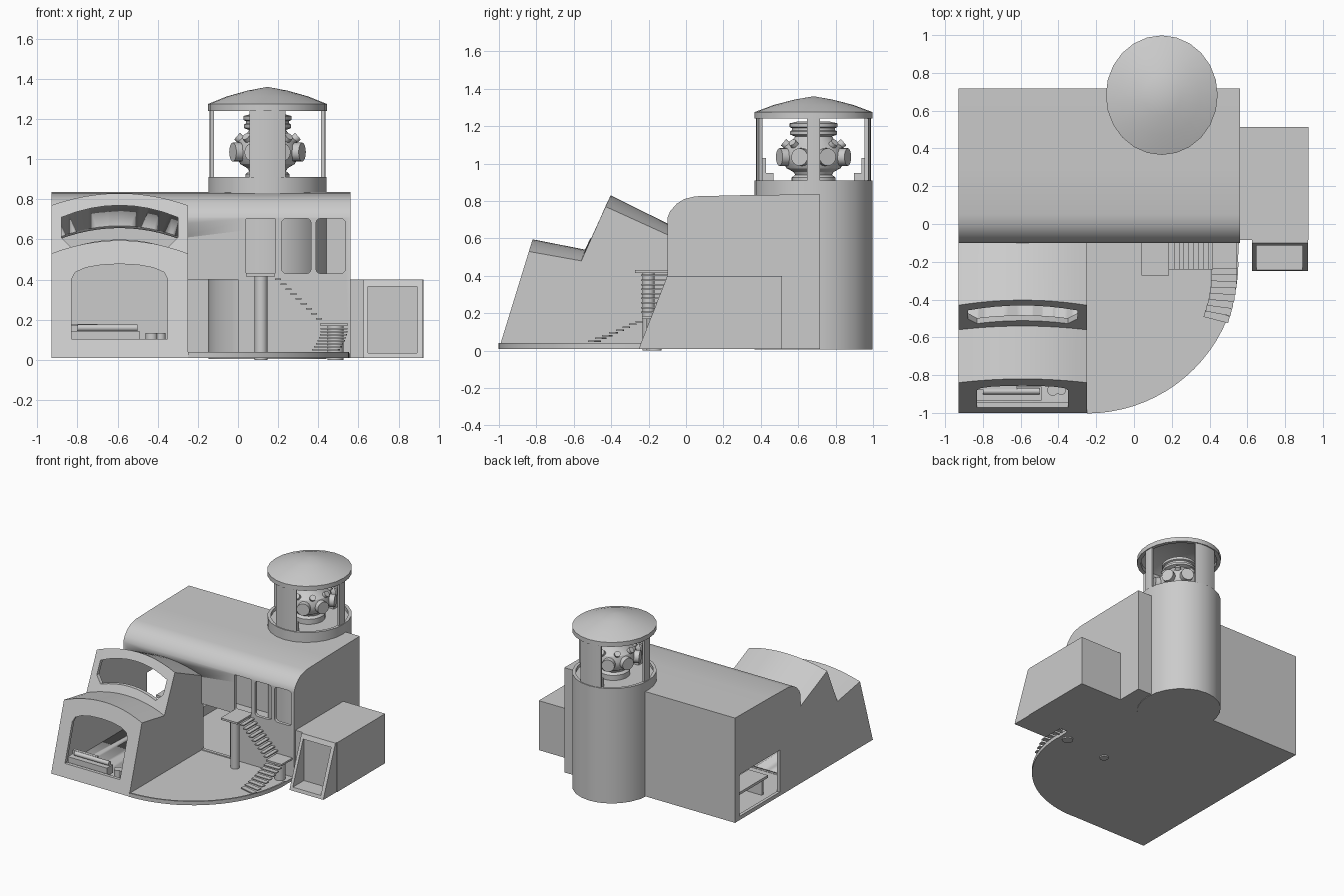
import bpy, bmesh
from math import sin, cos, pi, radians
from mathutils import Matrix

if "Cube" in bpy.data.objects:
    bpy.data.objects.remove(bpy.data.objects["Cube"])

TX, TY, SY = 0.147, 0.682, 1.068   # tower centre and its slight stretch in y


def make(name, verts, faces, smooth=None):
    me = bpy.data.meshes.new(name)
    me.from_pydata(verts, [], faces)
    bm = bmesh.new()
    bm.from_mesh(me)
    bmesh.ops.remove_doubles(bm, verts=bm.verts, dist=1e-5)
    bmesh.ops.recalc_face_normals(bm, faces=bm.faces)
    bm.to_mesh(me)
    bm.free()
    ob = bpy.data.objects.new(name, me)
    bpy.context.collection.objects.link(ob)
    if smooth:
        bpy.ops.object.select_all(action='DESELECT')
        ob.select_set(True)
        bpy.context.view_layer.objects.active = ob
        bpy.ops.object.shade_smooth_by_angle(angle=radians(smooth))
    return ob


def loft(name, rings, caps=True, closed=False, smooth=None):
    n, m = len(rings[0]), len(rings)
    verts = [v for r in rings for v in r]
    faces = []
    for i in range(m if closed else m - 1):
        a, b = i * n, (i + 1) % m * n
        faces += [(a + j, a + (j + 1) % n, b + (j + 1) % n, b + j) for j in range(n)]
    if caps and not closed:
        faces += [tuple(range(n)), tuple(range((m - 1) * n, m * n))]
    return make(name, verts, faces, smooth)


def prism(name, pts, axis, a, b, smooth=None):
    put = {'x': lambda p, t: (t, p[0], p[1]), 'y': lambda p, t: (p[0], t, p[1]),
           'z': lambda p, t: (p[0], p[1], t)}[axis]
    return loft(name, [[put(p, t) for p in pts] for t in (a, b)], smooth=smooth)


def box(name, x0, x1, y0, y1, z0, z1):
    return prism(name, [(x0, y0), (x1, y0), (x1, y1), (x0, y1)], 'z', z0, z1)


def cyl(name, x, y, r, z0, z1, n=20):
    pts = [(x + r * cos(2 * pi * i / n), y + r * sin(2 * pi * i / n)) for i in range(n)]
    return prism(name, pts, 'z', z0, z1, 40)


def lathe(name, prof, n=24, smooth=30):
    # revolve an (r, z) outline around the tower axis; end points lie on the axis
    verts, faces, k = [], [], len(prof)
    for i in range(n):
        a = 2 * pi * i / n
        verts += [(TX + r * cos(a), TY + SY * r * sin(a), z) for r, z in prof]
        b = (i + 1) % n
        faces += [(i * k + j, i * k + j + 1, b * k + j + 1, b * k + j) for j in range(k - 1)]
    return make(name, verts, faces, smooth)


def rounded(x0, x1, z0, z1, r):
    pts = []
    for cx, cz, a0 in ((x1 - r, z1 - r, 0), (x0 + r, z1 - r, 90), (x0 + r, z0 + r, 180), (x1 - r, z0 + r, 270)):
        pts += [(cx + r * cos(radians(a0 + d)), cz + r * sin(radians(a0 + d))) for d in (0, 30, 60, 90)]
    return pts


def cut(ob, cutters):
    bpy.context.view_layer.objects.active = ob
    for c in cutters:
        m = ob.modifiers.new("cut", 'BOOLEAN')
        m.operation, m.solver, m.object = 'DIFFERENCE', 'EXACT', c
        bpy.ops.object.modifier_apply(modifier=m.name)


def arched(name, prof, x0, x1):
    # side outline (y, z, lift, lean) swept across x with an arched top
    rings = []
    for i in range(13):
        u = -1 + i / 6
        h = 1 - u * u
        rings.append([((x0 + x1) / 2 + u * (x1 - x0) / 2, y + lean * h, z + lift * h)
                      for y, z, lift, lean in prof])
    return loft(name, rings, smooth=20)


# main hall and stepped wing shells
hall = prism("main_hall", [(-.10, .01), (-.10, .71), (-.085, .745), (-.05, .785), (-.01, .81), (.05, .825),
                           (.3, .831), (.717, .836), (.717, .01)], 'x', -.93, .56, 25)
wing = arched("stepped_wing", [(-1, .01, 0, 0), (-.84, .53, .065, .02), (-.56, .48, .06, .02),
                               (-.43, .77, .06, .027), (-.10, .62, .06, 0), (-.10, .01, 0, 0)], -.93, -.25)

# cavities and openings
hall_void = prism("hall_void", [(-.075, .035), (-.075, .70), (-.04, .76), (.05, .80), (.685, .81), (.685, .035)],
                  'x', -.905, .535)
wing_void = arched("wing_void", [(-.965, .037, 0, 0), (-.822, .503, .065, .02), (-.548, .45, .06, .02),
                                 (-.412, .735, .06, .027), (-.06, .59, .06, 0), (-.06, .037, 0, 0)], -.903, -.277)
arch = [(-.59 + .24 * cos(pi * i / 8), .40 + .078 * sin(pi * i / 8) ** .8 if 0 < i < 8 else .40) for i in range(9)]
low_win = prism("low_cut", [(-.83, .105), (-.35, .105)] + arch, 'y', -1.1, -.82)
top = [(-.59 + .29 * t / 4, .77 - .06 * (t / 4) ** 2) for t in range(4, -5, -1)]
bot = [(-.59 + .24 * t / 4, .60 - .04 * (t / 4) ** 2) for t in range(-4, 5)]
high_win = prism("high_cut", top + [(-.88, .61)] + bot + [(-.30, .61)], 'y', -.62, -.395)
side_win = box("side_cut", -1, -.85, .16, .66, .04, .37)
doorway = box("door_cut", -.249, .0, -.2, -.05, .04, .40)
wins = [prism("window_cut", rounded(a, a + .147, .43, .705, r), 'y', -.2, -.05)
        for a, r in ((.04, .006), (.217, .025), (.388, .025))]
cut(hall, [hall_void, wing_void, side_win, doorway] + wins)
cut(wing, [wing_void, low_win, high_win])

# side annex with sloping porch
box("annex", .56, .925, -.085, .513, .01, .40)
porch = prism("annex_porch", [(-.25, .01), (-.245, .03), (-.10, .40), (-.08, .40), (-.08, .01)], 'x', .625, .92)
porch_cut = box("porch_cut", .648, .892, -.4, -.105, .035, .365)
cut(porch, [porch_cut])

for c in [hall_void, wing_void, low_win, high_win, side_win, doorway, porch_cut] + wins:
    bpy.data.objects.remove(c)

# rounded courtyard with a thin curb
edge = [radians(-90 + 90 * i / 20) for i in range(21)]
prism("courtyard", [(-.25 + .80 * cos(a), -.2 + .80 * sin(a)) for a in edge] + [(.555, -.10), (-.25, -.10)],
      'z', .01, .033, 30)
loft("courtyard_curb", [[(-.25 + r * cos(a), -.2 + r * sin(a), z) for r, z in
                         ((.79, .01), (.803, .01), (.803, .04), (.79, .04))] for a in edge], smooth=30)

# stairs, landings and columns
box("upper_landing", .04, .185, -.272, -.10, .415, .43)
cyl("upper_column", .115, -.20, .032, 0, .416)
box("middle_landing", .41, .545, -.235, -.10, .17, .184)
cyl("middle_column", .485, -.17, .04, .0, .172)
for i in range(9):
    x, z = .185 + .0255 * i, .398 - .0245 * i
    box("upper_step", x, x + .03, -.24, -.10, z, z + .008)
for i in range(8):
    t = i / 7
    st = box("lower_step", -.067, .067, -.019, .019, -.004, .004)
    st.matrix_world = Matrix.Translation((.478 - .04 * t * t, -.25 - .24 * t, .155 - .105 * t)) @ \
        Matrix.Rotation(-.25 * t * t, 4, 'Z')

# tower body, posts and roof
lathe("tower", [(0, .005), (.295, .005), (.295, .91), (.272, .91), (.272, .885), (0, .885)])
for mid, half in ((-90, 18), (90, 18), (0, 6.5), (180, 6.5)):
    rings = []
    for i in range(5):
        a = radians(mid + half * (i / 2 - 1))
        rings.append([(TX + r * cos(a), TY + SY * r * sin(a), z)
                      for r, z in ((.268, .885), (.288, .885), (.288, 1.26), (.268, 1.26))])
    loft("tower_post", rings, smooth=30)
lathe("tower_roof", [(0, 1.345), (.10, 1.33), (.2, 1.305), (.268, 1.268), (.268, 1.24), (.296, 1.24), (.296, 1.275),
                     (.2, 1.313), (.1, 1.341), (0, 1.36)])

# lamp with round ports
lathe("lamp", [(0, .885), (.11, .885), (.11, .925), (.092, .94), (.10, .955), (.135, .975), (.155, 1.01),
               (.158, 1.05), (.145, 1.09), (.105, 1.125), (.092, 1.145), (.118, 1.155), (.118, 1.172),
               (.108, 1.178), (.108, 1.19), (.12, 1.195), (.12, 1.215), (.08, 1.225), (0, 1.225)], 32)
for i in range(8):
    a = 2 * pi * i / 8 + pi / 8
    for nm, r, d, z, tilt in (("lamp_port", .047, .165, 1.035, 90), ("lamp_bolt", .022, .135, 1.10, 50)):
        b = a + (0 if nm == "lamp_port" else pi / 8)
        ob = cyl(nm, 0, 0, r, -.03, .022, 16)
        ob.matrix_world = Matrix.Translation((TX + d * cos(b), TY + SY * d * sin(b), z)) @ \
            Matrix.Rotation(b, 4, 'Z') @ Matrix.Rotation(radians(tilt), 4, 'Y')
for s in (-1, 1):
    y = TY + s * .245
    box("lookout_seat", TX - .06, TX + .06, y - .03, y + .03, .885, .95)
    box("lookout_seat_back", TX - .06, TX + .06, y + s * .02 - .01, y + s * .02 + .01, .95, 1.03)

# furniture: front sofa, round stools, hall table and bench
box("sofa_seat", -.83, -.49, -.935, -.86, .08, .145)
box("sofa_back", -.83, -.62, -.875, -.85, .145, .175)
bol = cyl("sofa_bolster", 0, 0, .017, 0, .3)
bol.matrix_world = Matrix.Translation((-.80, -.885, .16)) @ Matrix.Rotation(pi / 2, 4, 'Y')
box("sofa_base", -.81, -.51, -.925, -.86, .035, .08)
for x, r in ((-.43, .03), (-.385, .025)):
    cyl("stool", x, -.88, r, .035, .135)
box("hall_table_top", -.87, -.70, .22, .62, .16, .18)
for y in (.25, .57):
    box("hall_table_leg", -.85, -.72, y, y + .02, .035, .16)
box("hall_bench", -.66, -.56, .22, .62, .035, .11)
